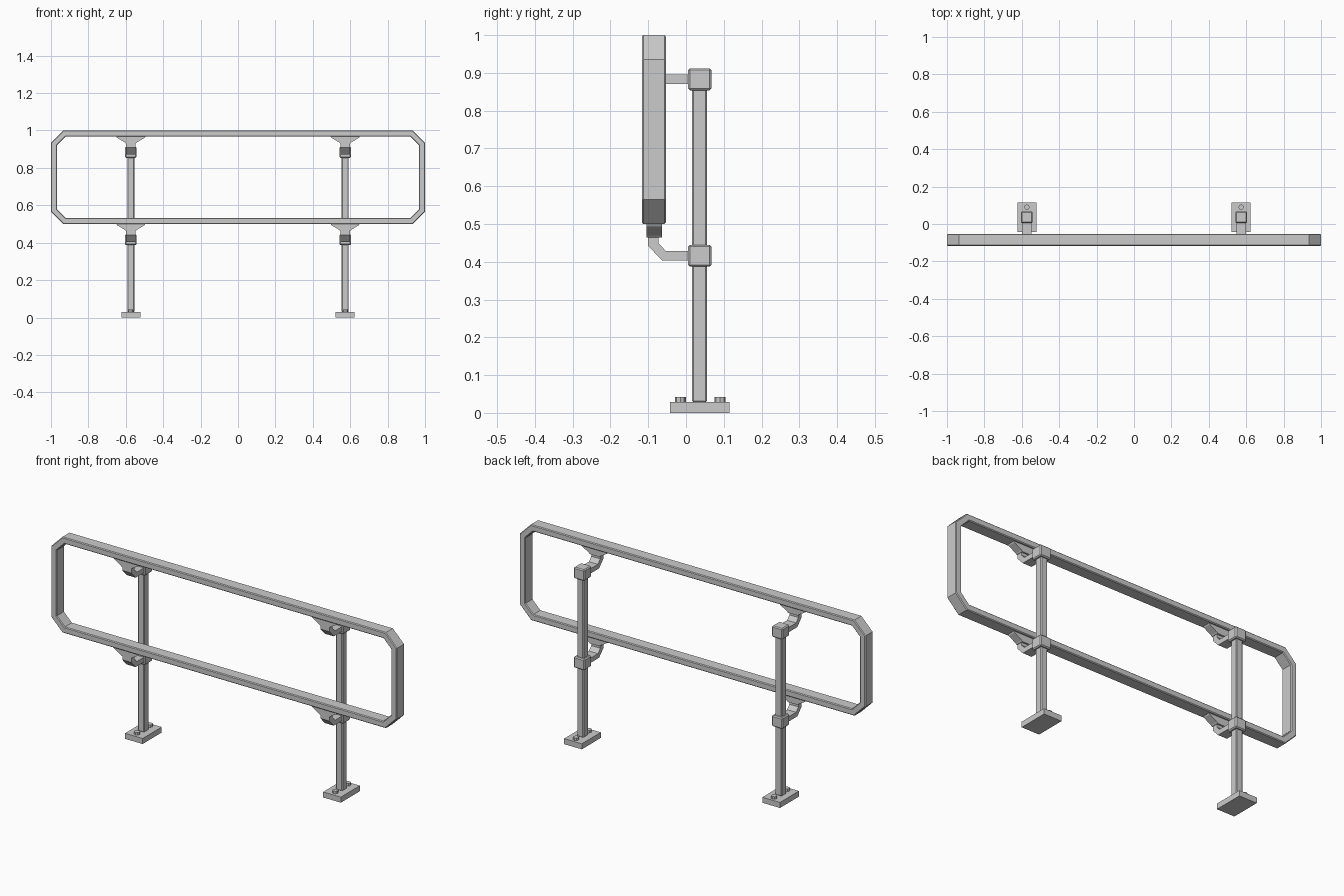
import bpy, bmesh, math
from mathutils import Vector

if "Cube" in bpy.data.objects:
    bpy.data.objects.remove(bpy.data.objects["Cube"])


def finish(name, bm, bevel=0):
    bmesh.ops.recalc_face_normals(bm, faces=bm.faces)
    mesh = bpy.data.meshes.new(name)
    bm.to_mesh(mesh)
    bm.free()
    ob = bpy.data.objects.new(name, mesh)
    bpy.context.collection.objects.link(ob)
    if bevel:
        m = ob.modifiers.new("edge_bevel", 'BEVEL')
        m.width, m.segments = bevel, 1
        m.limit_method, m.angle_limit = 'ANGLE', math.radians(60)
    return ob


def box(name, lo, hi, bevel=0):
    bm = bmesh.new()
    bmesh.ops.create_cube(bm, size=1)
    lo, hi = Vector(lo), Vector(hi)
    for v in bm.verts:
        v.co = (lo + hi) / 2 + v.co * (hi - lo)
    return finish(name, bm, bevel)


def prism(name, points, depth, bevel=0):
    """Extrude a closed 3D outline along the vector depth."""
    bm = bmesh.new()
    face = bm.faces.new([bm.verts.new(p) for p in points])
    ext = bmesh.ops.extrude_face_region(bm, geom=[face], use_keep_orig=True)
    verts = [g for g in ext["geom"] if isinstance(g, bmesh.types.BMVert)]
    bmesh.ops.translate(bm, verts=verts, vec=depth)
    return finish(name, bm, bevel)


def octagon(hx, z0, z1, c):
    return [(hx - c, z0), (hx, z0 + c), (hx, z1 - c), (hx - c, z1),
            (c - hx, z1), (-hx, z1 - c), (-hx, z0 + c), (c - hx, z0)]


# Closed handrail loop with chamfered corners
RY0, RY1, T = -0.117, -0.053, 0.033
outer = octagon(1.0, 0.5, 1.0, 0.065)
inner = octagon(1.0 - T, 0.5 + T, 1.0 - T, 0.046)
bm = bmesh.new()
rings = [[bm.verts.new((x, y, z)) for x, z in loop]
         for loop, y in ((outer, RY0), (outer, RY1), (inner, RY1), (inner, RY0))]
for a, b in zip(rings, rings[1:] + rings[:1]):
    for i in range(8):
        j = (i + 1) % 8
        bm.faces.new((a[i], a[j], b[j], b[i]))
finish("handrail_loop", bm, 0.004)

PY = 0.036
for side, px in (("left", -0.573), ("right", 0.573)):
    # Post on its base plate
    box(f"{side}_base_plate", (px - 0.051, -0.042, 0), (px + 0.051, 0.115, 0.029))
    box(f"{side}_post", (px - 0.019, PY - 0.02, 0.028), (px + 0.019, PY + 0.02, 0.9), 0.004)

    # Anchor bolts
    for end, by in (("front", -0.015), ("back", 0.09)):
        bm = bmesh.new()
        bmesh.ops.create_cone(bm, cap_ends=True, segments=8, radius1=0.0145,
                              radius2=0.0145, depth=0.016)
        bmesh.ops.translate(bm, verts=bm.verts, vec=(px, by, 0.034))
        finish(f"{side}_{end}_bolt", bm)

    # Collar, bent arm and flared saddle under each rail
    for level, zr in (("lower", 0.5), ("upper", 0.967)):
        zc = zr - 0.084
        box(f"{side}_{level}_collar", (px - 0.031, PY - 0.031, zc - 0.029),
            (px + 0.031, PY + 0.031, zc + 0.029), 0.005)
        arm = [(0.01, -0.096), (-0.064, -0.096), (-0.1, -0.058), (-0.1, -0.01),
               (-0.073, -0.01), (-0.073, -0.05), (-0.054, -0.071), (0.01, -0.071)]
        prism(f"{side}_{level}_arm", [(px - 0.026, y, zr + z) for y, z in arm],
              (0.052, 0, 0))
        half = [(0.079, 0.002), (0.074, -0.006), (0.034, -0.03), (0.028, -0.036)]
        flare = half + [(-x, z) for x, z in reversed(half)]
        prism(f"{side}_{level}_saddle", [(px + x, -0.105, zr + z) for x, z in flare],
              (0, 0.041, 0))
